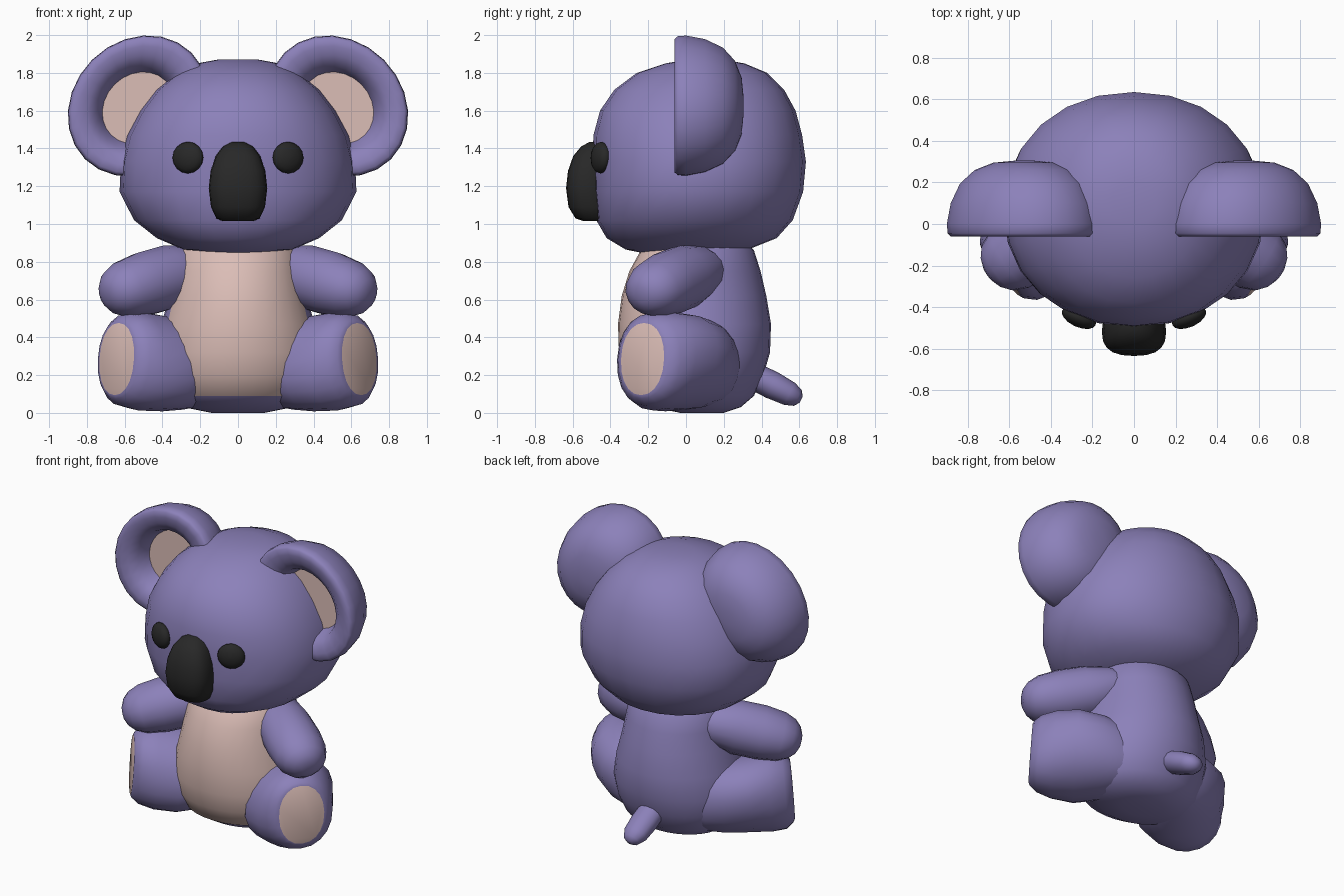
import bpy, bmesh, math
from mathutils import Vector

def material(name, rgb):
    m = bpy.data.materials.new(name)
    m.diffuse_color = (*rgb, 1)
    return m

FUR = material("purple fur", (0.262, 0.220, 0.491))
SKIN = material("pale pink", (0.71, 0.51, 0.47))
DARK = material("soft black", (0.021, 0.021, 0.021))
X, Y, Z = Vector((1, 0, 0)), Vector((0, 1, 0)), Vector((0, 0, 1))

def ring(c, u, v, ru, rv, n, e=1.0):
    """Ellipse (e=1) or squarer superellipse (e<1) around c."""
    pts = []
    for k in range(n):
        a = 2 * math.pi * k / n
        ca, sa = math.cos(a), math.sin(a)
        pts.append(Vector(c) + u * ru * math.copysign(abs(ca) ** e, ca)
                   + v * rv * math.copysign(abs(sa) ** e, sa))
    return pts

def loft(name, rings, mats, rule=None, end_mat=0, angle=50):
    """Skin a list of rings; rule(i, j) gives the material of each face."""
    bm = bmesh.new()
    vs = [[bm.verts.new(p) for p in r] for r in rings]
    n = len(vs[0])
    for i in range(len(vs) - 1):
        for j in range(n):
            k = (j + 1) % n
            f = bm.faces.new((vs[i][j], vs[i][k], vs[i + 1][k], vs[i + 1][j]))
            f.material_index = rule(i, j) if rule else 0
    bm.faces.new(vs[0])
    bm.faces.new(vs[-1]).material_index = end_mat
    bmesh.ops.recalc_face_normals(bm, faces=bm.faces[:])
    me = bpy.data.meshes.new(name)
    bm.to_mesh(me)
    bm.free()
    for m in mats:
        me.materials.append(m)
    ob = bpy.data.objects.new(name, me)
    bpy.context.collection.objects.link(ob)
    bpy.ops.object.select_all(action='DESELECT')
    ob.select_set(True)
    bpy.context.view_layer.objects.active = ob
    bpy.ops.object.shade_smooth_by_angle(angle=math.radians(angle))
    return ob

def upright(rows, n, e=1.0):
    """Horizontal rings from rows of (z, half width, front y, back y)."""
    return [ring((0, (f + b) / 2, z), X, Y, w, (b - f) / 2, n, e) for z, w, f, b in rows]

def limb(name, a, b, rows, mats, n=16, end_mat=0, e=1.0):
    """Rings along a-b from rows of (t, side radius, vertical radius, lean)."""
    a, b = Vector(a), Vector(b)
    d = (b - a).normalized()
    u = d.cross(Z).normalized()
    v = u.cross(d)
    s = 1 if b.x > 0 else -1
    return loft(name, [ring(a.lerp(b, t), u, v - u * s * lean, r, h, n, e)
                       for t, r, h, lean in rows], mats, end_mat=end_mat)

def ellipsoid_rows(r, h, m=8):
    angles = [math.pi * (0.04 + 0.92 * k / m) for k in range(m + 1)]
    return [(0.5 - 0.5 * math.cos(a), r * math.sin(a), h * math.sin(a), 0) for a in angles]

# Head
loft("head", upright([
    (0.838, 0.13, -0.19, 0.20), (0.865, 0.29, -0.32, 0.33), (0.925, 0.43, -0.42, 0.48),
    (1.02, 0.55, -0.475, 0.565), (1.17, 0.627, -0.49, 0.62), (1.33, 0.62, -0.495, 0.635),
    (1.47, 0.585, -0.49, 0.615), (1.60, 0.515, -0.455, 0.58), (1.71, 0.43, -0.38, 0.52),
    (1.80, 0.32, -0.26, 0.43), (1.85, 0.22, -0.11, 0.31), (1.87, 0.11, 0.0, 0.20)],
    24, 0.94), [FUR])

# Body with the belly coloured on the front faces
loft("body", upright([
    (0.0, 0.14, -0.03, 0.20), (0.03, 0.29, -0.17, 0.29), (0.09, 0.37, -0.27, 0.36),
    (0.20, 0.42, -0.33, 0.41), (0.32, 0.43, -0.355, 0.445), (0.47, 0.405, -0.36, 0.45),
    (0.62, 0.365, -0.34, 0.425), (0.75, 0.34, -0.30, 0.395), (0.86, 0.315, -0.24, 0.36),
    (0.92, 0.26, -0.18, 0.31)], 32), [FUR, SKIN],
    rule=lambda i, j: int(i >= 2 and 18 <= j < 30))

# Nose
loft("nose", upright([
    (1.015, 0.08, -0.54, -0.40), (1.03, 0.115, -0.585, -0.40), (1.09, 0.143, -0.622, -0.40),
    (1.19, 0.155, -0.635, -0.40), (1.28, 0.145, -0.625, -0.40), (1.36, 0.118, -0.597, -0.40),
    (1.41, 0.08, -0.555, -0.40), (1.435, 0.035, -0.51, -0.40)], 20, 0.78), [DARK])

# Tail
limb("tail", (0, 0.30, 0.225), (0, 0.61, 0.07),
     [(0, 0.085, 0.07, 0), (0.5, 0.088, 0.074, 0), (0.8, 0.08, 0.065, 0),
      (0.94, 0.055, 0.047, 0), (1, 0.02, 0.018, 0)], [FUR], 12)

for s, side in ((-1, "left"), (1, "right")):
    # Ear: tilted domed back, thick rim and recessed pink inside
    prof = [(0.12, 0.305), (0.40, 0.295), (0.64, 0.26), (0.83, 0.195), (0.95, 0.10),
            (1.0, 0.0), (0.99, -0.045), (0.95, -0.06), (0.85, -0.06), (0.72, -0.05),
            (0.59, -0.01), (0.51, 0.07)]
    radial = Vector((s, 0, 1)).normalized()
    tangent = Vector((-s, 0, 1)).normalized()
    loft(side + "_ear", [ring((s * 0.528, y, 1.625 - 0.01 * (r < 0.6 and y < 0.1)), radial, tangent,
                              0.346 * r, 0.399 * r, 24) for r, y in prof],
         [FUR, SKIN], end_mat=1)
    # Eye
    limb(side + "_eye", (s * 0.247, -0.41, 1.35), (s * 0.283, -0.492, 1.353),
         ellipsoid_rows(0.088, 0.084), [DARK])
    # Arm
    limb(side + "_arm", (s * 0.19, 0.11, 0.77), (s * 0.70, -0.24, 0.625),
         [(0, 0.12, 0.10, 0), (0.12, 0.15, 0.14, 0), (0.35, 0.168, 0.17, 0),
          (0.6, 0.174, 0.17, 0), (0.8, 0.165, 0.152, 0), (0.91, 0.135, 0.122, 0),
          (0.97, 0.09, 0.085, 0), (1, 0.045, 0.04, 0)], [FUR])
    # Leg with a pink sole
    limb(side + "_leg", (s * 0.13, 0.18, 0.24), (s * 0.642, -0.23, 0.285),
         [(0, 0.15, 0.17, 0), (0.15, 0.21, 0.21, 0.05), (0.33, 0.26, 0.238, 0.15),
          (0.57, 0.275, 0.258, 0.22), (0.78, 0.245, 0.263, 0.1), (0.92, 0.215, 0.245, 0),
          (0.985, 0.172, 0.21, 0), (1, 0.146, 0.192, 0)],
         [FUR, SKIN], 20, end_mat=1, e=0.93)
